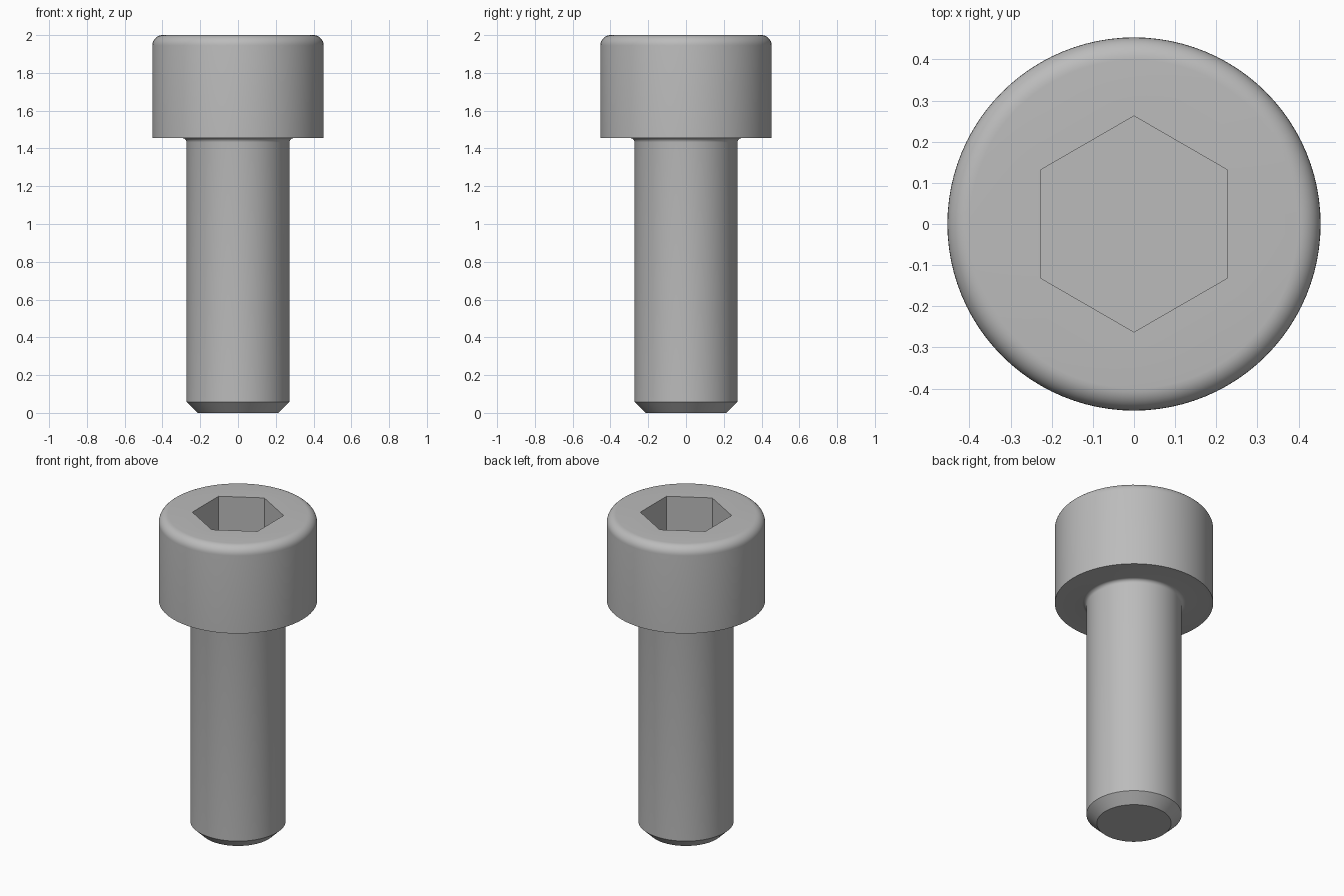
import bpy, bmesh, math

if "Cube" in bpy.data.objects:
    bpy.data.objects.remove(bpy.data.objects["Cube"])

SEG = 96                      # sides of the round parts
HEAD_R, SHANK_R = 0.4535, 0.2727
HEAD_Z, TOP = 1.4545, 2.0
HEX_R, HEX_DEPTH = 0.2624, 0.273

steel = bpy.data.materials.new("steel grey")
steel.diffuse_color = (0.5, 0.5, 0.5, 1)
steel.use_nodes = True
steel.node_tree.nodes["Principled BSDF"].inputs["Base Color"].default_value = steel.diffuse_color


def arc(cx, cz, r, a0, a1, n):
    """Points on an arc in the (radius, z) plane, angles in degrees."""
    angles = [math.radians(a0 + (a1 - a0) * i / n) for i in range(n + 1)]
    return [(cx + r * math.cos(a), cz + r * math.sin(a)) for a in angles]


def ring(bm, r, z, n, start=0.0):
    return [bm.verts.new((r * math.cos(start + math.tau * i / n),
                          r * math.sin(start + math.tau * i / n), z)) for i in range(n)]


def bridge(bm, a, b):
    n = len(a)
    for i in range(n):
        j = (i + 1) % n
        bm.faces.new((a[i], a[j], b[j], b[i]))


# Outline: chamfered tip, shank, fillet under the head, head with rounded rim
F, R = 0.0227, 0.0545
profile = [(0.213, 0), (SHANK_R, 0.058)]
profile += arc(SHANK_R + F, HEAD_Z - F, F, 180, 90, 5)
profile += [(HEAD_R, HEAD_Z)]
profile += arc(HEAD_R - R, TOP - R, R, 0, 90, 8)

bm = bmesh.new()
start = math.radians(90)
rings = [ring(bm, r, z, SEG, start) for r, z in profile]
for a, b in zip(rings, rings[1:]):
    bridge(bm, a, b)
bm.faces.new(rings[0][::-1])

# Hexagonal socket sunk into the top, corners pointing along y
mouth = ring(bm, HEX_R, TOP, 6, start)
floor = ring(bm, HEX_R, TOP - HEX_DEPTH, 6, start)
bridge(bm, mouth, floor)
bm.faces.new(floor)

# Flat top between the rim and the socket
rim, step = rings[-1], SEG // 6
for k in range(6):
    for i in range(step):
        s = k * step + i - step // 2
        bm.faces.new((rim[s % SEG], rim[(s + 1) % SEG], mouth[k]))
    bm.faces.new((mouth[k], rim[k * step + step // 2], mouth[(k + 1) % 6]))

bmesh.ops.recalc_face_normals(bm, faces=bm.faces)
mesh = bpy.data.meshes.new("socket_cap_screw")
bm.to_mesh(mesh)
bm.free()
mesh.materials.append(steel)
screw = bpy.data.objects.new("socket_cap_screw", mesh)
bpy.context.collection.objects.link(screw)
bpy.context.view_layer.objects.active = screw
screw.select_set(True)
bpy.ops.object.shade_smooth_by_angle(angle=math.radians(30))
